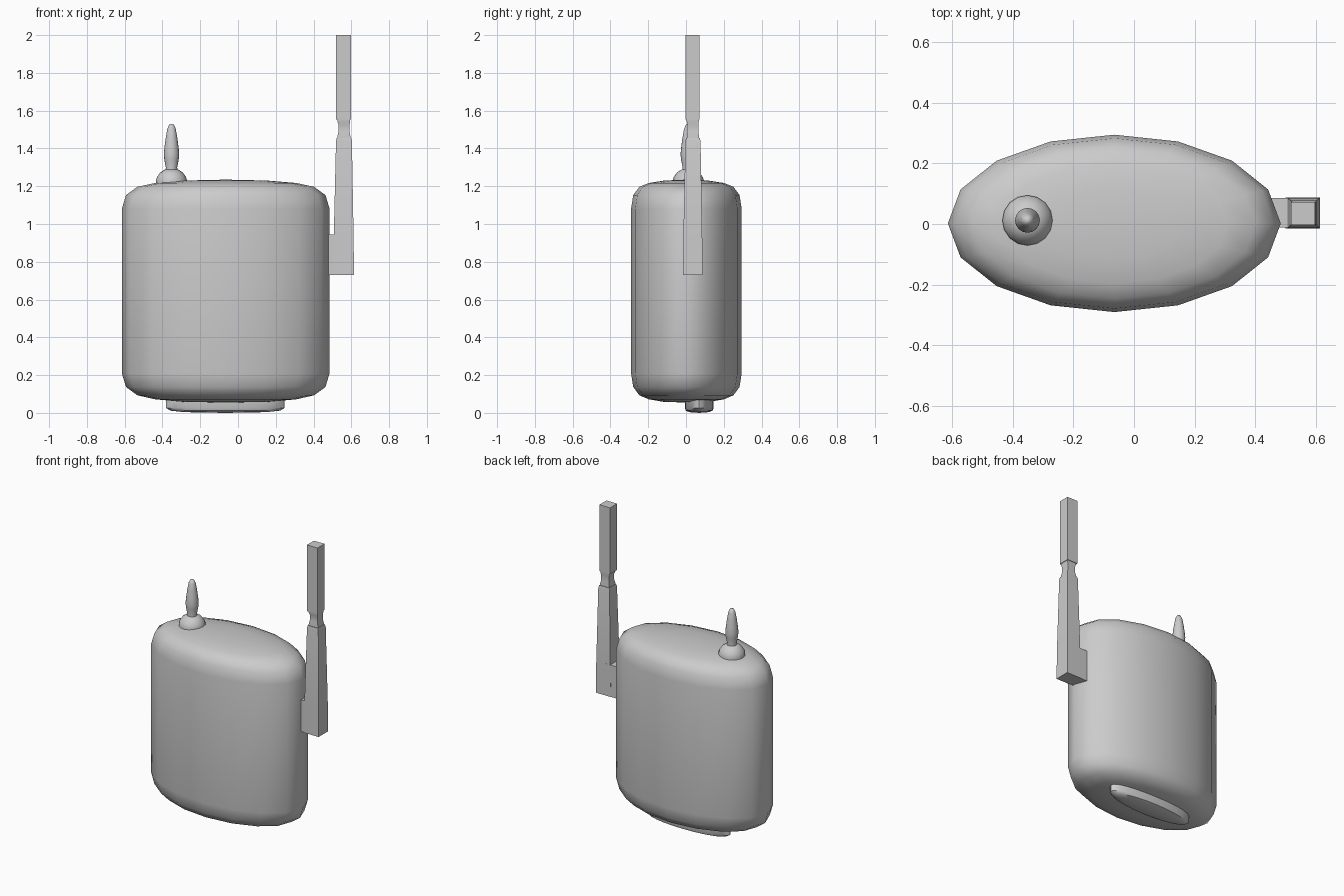
import bpy, bmesh, math
from mathutils import Vector

if "Cube" in bpy.data.objects:
    bpy.data.objects.remove(bpy.data.objects["Cube"])


def loft(name, rings, sides, phase=0.0, angle=40):
    """Skin rings of (cx, cy, z, rx, ry); a zero radius makes a pole."""
    bm = bmesh.new()
    loops = []
    for cx, cy, z, rx, ry in rings:
        if rx == 0:
            loops.append([bm.verts.new((cx, cy, z))])
        else:
            loops.append([bm.verts.new((cx + rx * math.cos(phase + math.tau * i / sides),
                                        cy + ry * math.sin(phase + math.tau * i / sides), z))
                          for i in range(sides)])
    for a, b in zip(loops, loops[1:]):
        for i in range(sides):
            j = (i + 1) % sides
            if len(a) == 1:
                bm.faces.new((a[0], b[j], b[i]))
            elif len(b) == 1:
                bm.faces.new((a[i], a[j], b[0]))
            else:
                bm.faces.new((a[i], a[j], b[j], b[i]))
    if len(loops[0]) > 1:
        bm.faces.new(loops[0][::-1])
    if len(loops[-1]) > 1:
        bm.faces.new(loops[-1])
    bmesh.ops.recalc_face_normals(bm, faces=bm.faces)
    me = bpy.data.meshes.new(name)
    bm.to_mesh(me)
    bm.free()
    ob = bpy.data.objects.new(name, me)
    bpy.context.collection.objects.link(ob)
    bpy.ops.object.select_all(action='DESELECT')
    ob.select_set(True)
    bpy.context.view_layer.objects.active = ob
    bpy.ops.object.shade_smooth_by_angle(angle=math.radians(angle))
    return ob


def square_post(name, sections):
    """Four-sided post from (z, x0, x1, y0, y1) sections."""
    k = math.sqrt(2) / 2
    rings = [((x0 + x1) / 2, (y0 + y1) / 2, z, (x1 - x0) * k, (y1 - y0) * k)
             for z, x0, x1, y0, y1 in sections]
    return loft(name, rings, 4, math.pi / 4)


# Main oval body with rounded shoulders
body = [(0, .055), (.4, .058), (.68, .072), (.85, .093), (.96, .137), (1, .21),
        (1, 1.08), (.96, 1.153), (.85, 1.197), (.68, 1.217), (.4, 1.23), (0, 1.235)]
loft("body", [(-.065, .002, z, .55 * s, .293 * s) for s, z in body], 16, angle=60)

# Oval foot underneath
foot = [(0, 0), (.7, .004), (.93, .012), (1, .026), (1, .075), (0, .075)]
loft("foot", [(-.067, .07, z, .313 * s, .076 * s) for s, z in foot], 24)

# Domed base and pointed knob on top
dome = [(0, 1.19), (.083, 1.19), (.083, 1.23), (.076, 1.25), (.06, 1.272), (.038, 1.287), (0, 1.293)]
loft("knob_base", [(-.352, .012, z, r, r) for r, z in dome], 16, angle=60)
spike = [(0, 1.27), (.033, 1.27), (.03, 1.3), (.038, 1.34), (.041, 1.37), (.037, 1.41),
         (.03, 1.46), (.022, 1.505), (.012, 1.526), (0, 1.53)]
loft("knob", [(-.352, .012, z, r, r) for r, z in spike], 16, angle=60)

# Side bracket joining the antenna to the body
square_post("antenna_bracket", [(.73, .45, .56, -.012, .086), (.945, .45, .54, -.012, .086)])

# Tapered arm, pinched hinge and upper rod
square_post("antenna_arm", [(.73, .5, .614, -.015, .088), (.93, .507, .612, -.014, .086),
                            (1.44, .519, .603, -.003, .077), (1.455, .523, .599, 0, .073)])
square_post("antenna_hinge", [(1.44, .527, .595, .004, .069), (1.465, .527, .595, .004, .069),
                              (1.49, .532, .59, .009, .065), (1.525, .532, .59, .009, .065),
                              (1.545, .526, .594, .003, .068), (1.56, .526, .594, .003, .068)])
square_post("antenna_rod", [(1.552, .518, .598, -.003, .072), (2.0, .518, .598, -.003, .072)])
